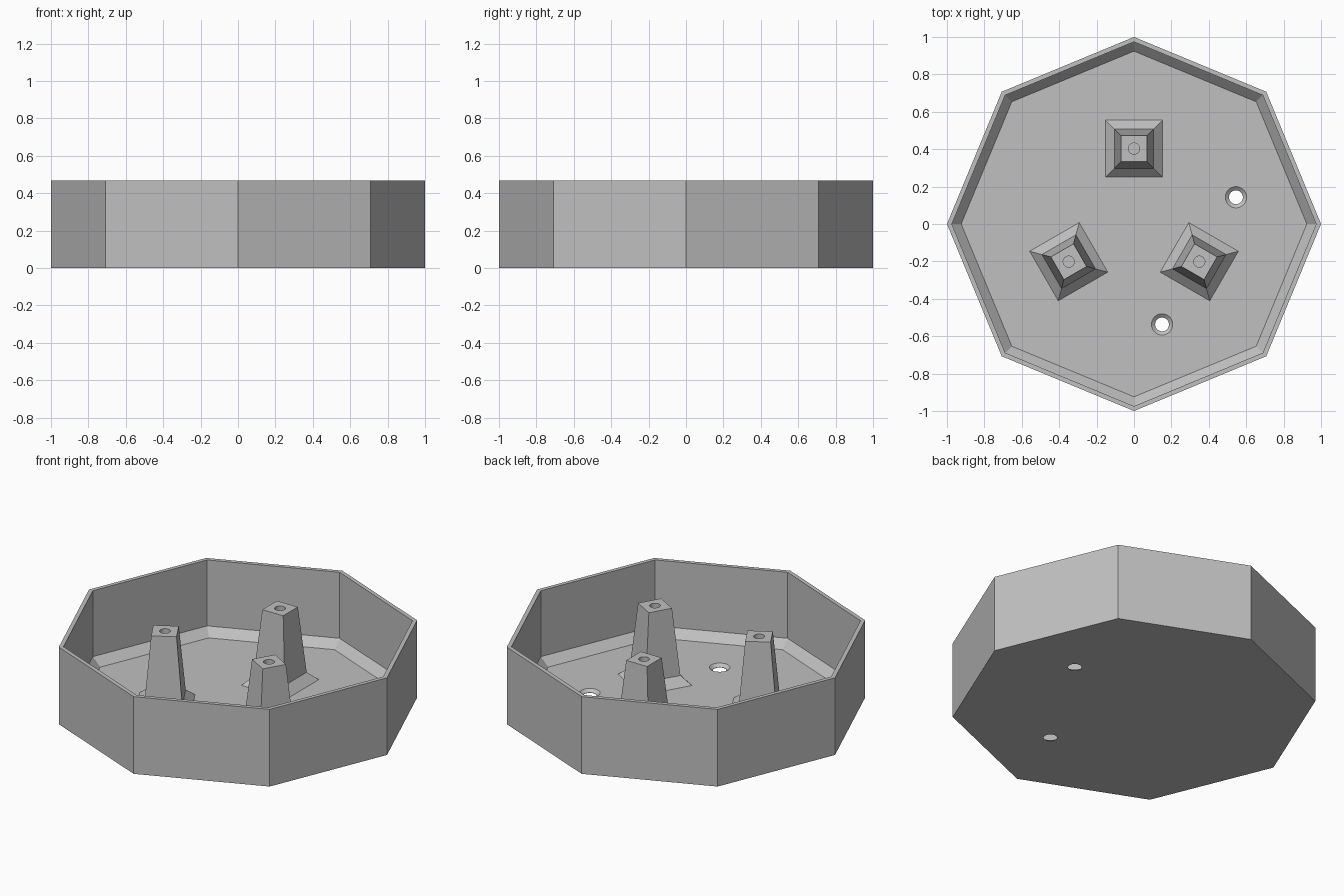
import bpy, bmesh
from math import pi, sin, cos, radians, sqrt
from mathutils import Vector, Matrix

cube = bpy.data.objects.get("Cube")
if cube:
    bpy.data.objects.remove(cube, do_unlink=True)

HEIGHT, FLOOR, WALL_FOOT = 0.468, 0.018, 0.068

grey = bpy.data.materials.new("plain_grey")
grey.use_nodes = True
colour = (0.53, 0.53, 0.53, 1)
grey.diffuse_color = colour
grey.node_tree.nodes["Principled BSDF"].inputs["Base Color"].default_value = colour


def finish(name, bm):
    bmesh.ops.recalc_face_normals(bm, faces=bm.faces)
    mesh = bpy.data.meshes.new(name)
    bm.to_mesh(mesh)
    bm.free()
    mesh.materials.append(grey)
    obj = bpy.data.objects.new(name, mesh)
    bpy.context.collection.objects.link(obj)
    return obj


def turned(name, sides, profile, centre=(0, 0), phase=0.0):
    """Closed solid with a regular outline; profile lists (radius, z) rings."""
    bm = bmesh.new()
    rings = []
    for r, z in profile:
        angles = [phase + 2 * pi * i / sides for i in range(sides)]
        rings.append([bm.verts.new((centre[0] + r * cos(a), centre[1] + r * sin(a), z))
                      for a in angles])
    for low, high in zip(rings, rings[1:]):
        for i in range(sides):
            j = (i + 1) % sides
            bm.faces.new((low[i], low[j], high[j], high[i]))
    bm.faces.new(rings[0])
    bm.faces.new(rings[-1])
    return finish(name, bm)


def cut(obj, cutter):
    mod = obj.modifiers.new("cut", 'BOOLEAN')
    mod.operation, mod.solver, mod.object = 'DIFFERENCE', 'EXACT', cutter
    bpy.context.view_layer.objects.active = obj
    bpy.ops.object.modifier_apply(modifier=mod.name)
    bpy.data.objects.remove(cutter, do_unlink=True)


def smooth(obj):
    bpy.ops.object.select_all(action='DESELECT')
    obj.select_set(True)
    bpy.context.view_layer.objects.active = obj
    bpy.ops.object.shade_smooth_by_angle(angle=radians(25))


# Octagonal tray with a sloped foot inside the wall
tray = turned("tray", 8, [(1, 0), (1, HEIGHT), (0.974, HEIGHT),
                          (0.974, WALL_FOOT), (0.924, FLOOR)])

# Countersunk screw holes in the floor
for centre in ((0.545, 0.143), (0.15, -0.537)):
    cut(tray, turned("hole_cutter", 32, [(0.037, -0.1), (0.037, 0.002),
                                         (0.057, FLOOR), (0.057, 0.1)], centre))

# Slightly leaning round-bottomed cable slot in one wall
radius, depth = 0.092, 0.22
bm = bmesh.new()
outline = [(radius * cos(a), radius * sin(a))
           for a in (pi + pi * i / 20 for i in range(21))]
outline += [(radius, 0.4), (-radius, 0.4)]
face = bm.faces.new([bm.verts.new((0, s, t)) for s, t in outline])
side = bmesh.ops.extrude_face_region(bm, geom=[face])
moved = [g for g in side["geom"] if isinstance(g, bmesh.types.BMVert)]
bmesh.ops.translate(bm, verts=moved, vec=(0.3, 0, 0))
lean = (Matrix.Translation((0, 0, HEIGHT)) @ Matrix.Rotation(radians(-6), 4, 'X')
        @ Matrix.Translation((0.75, 0, -depth)))
bm.transform(Matrix.Rotation(radians(157.5), 4, 'Z') @ lean)
cut(tray, finish("slot_cutter", bm))
smooth(tray)

# Three tapered posts on flared feet, each with a screw hole in the top
for i, name in enumerate(("back_post", "right_post", "left_post")):
    turn = radians(90 + 120 * i)
    centre = Vector((cos(turn), sin(turn))) * 0.403
    rings = [(0.153, FLOOR - 0.002), (0.153, FLOOR), (0.105, WALL_FOOT), (0.07, HEIGHT)]
    post = turned(name, 4, [(w * sqrt(2), z) for w, z in rings], centre, turn + pi / 4)
    cut(post, turned("screw_cutter", 24, [(0.03, HEIGHT - 0.2), (0.03, HEIGHT + 0.1)], centre))
    smooth(post)
